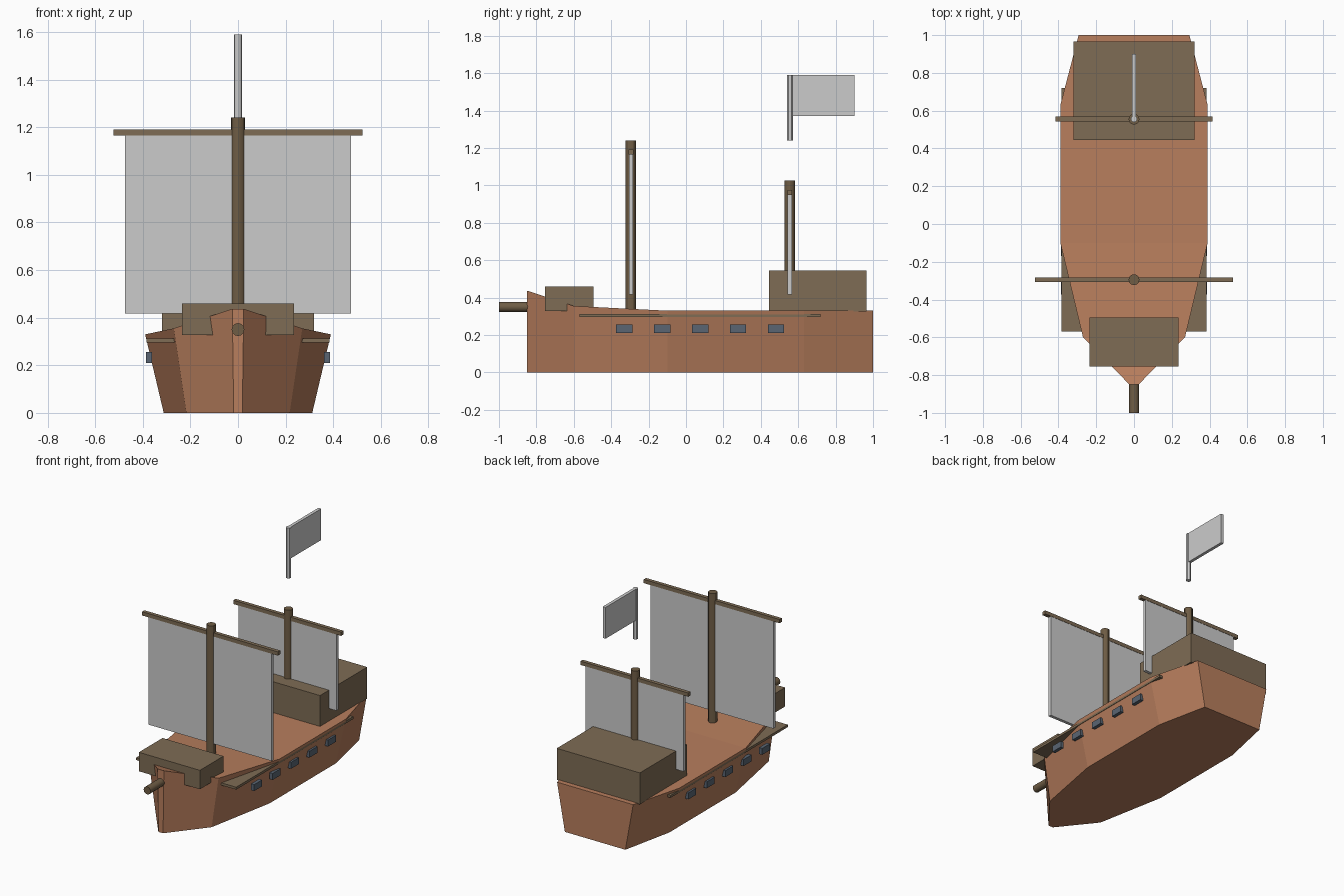
import bpy, bmesh
from math import pi

if "Cube" in bpy.data.objects:
    bpy.data.objects.remove(bpy.data.objects["Cube"])


def material(name, rgb):
    m = bpy.data.materials.new(name)
    m.diffuse_color = (*rgb, 1)
    m.use_nodes = True
    m.node_tree.nodes["Principled BSDF"].inputs["Base Color"].default_value = m.diffuse_color
    return m


HULL = material("hull_wood", (0.48, 0.21, 0.11))
CASTLE = material("dark_wood", (0.21, 0.15, 0.09))
MAST = material("mast_wood", (0.16, 0.11, 0.06))
PORT = material("port_slate", (0.10, 0.13, 0.17))


def add(name, bm, mat=None):
    bmesh.ops.recalc_face_normals(bm, faces=bm.faces)
    me = bpy.data.meshes.new(name)
    bm.to_mesh(me)
    bm.free()
    ob = bpy.data.objects.new(name, me)
    bpy.context.collection.objects.link(ob)
    if mat:
        me.materials.append(mat)
    return ob


def box(name, x, y, z, mat=None):
    bm = bmesh.new()
    bmesh.ops.create_cube(bm, size=1)
    for v in bm.verts:
        for i, (lo, hi) in enumerate((x, y, z)):
            v.co[i] = lo if v.co[i] < 0 else hi
    return add(name, bm, mat)


def pole(name, loc, radius, length, mat=None, tilt=0):
    # Cylinder centred on loc, upright unless tilted about x
    bm = bmesh.new()
    bmesh.ops.create_cone(bm, cap_ends=True, segments=12, radius1=radius,
                          radius2=radius, depth=length)
    ob = add(name, bm, mat)
    ob.location = loc
    ob.rotation_euler.x = tilt
    bpy.context.view_layer.objects.active = ob
    ob.select_set(True)
    bpy.ops.object.shade_smooth_by_angle()
    ob.select_set(False)
    return ob


# Hull: lofted through stations (y, deck half width, keel half width, deck z)
stations = [(-0.85, 0.024, 0.018, 0.437), (-0.60, 0.27, 0.217, 0.355),
            (-0.10, 0.39, 0.312, 0.33), (0.63, 0.39, 0.312, 0.33),
            (1.00, 0.293, 0.233, 0.33)]
bm = bmesh.new()
rings = [[bm.verts.new(p) for p in
          ((-k, y, 0), (k, y, 0), (d, y, z), (-d, y, z))]
         for y, d, k, z in stations]
for a, b in zip(rings, rings[1:]):
    for i in range(4):
        j = (i + 1) % 4
        bm.faces.new((a[i], a[j], b[j], b[i]))
bm.faces.new(rings[0])
bm.faces.new(rings[-1])
add("hull", bm, HULL)

# Raised decks and the side rail plank
box("quarterdeck", (-0.32, 0.32), (0.445, 0.965), (0.325, 0.545), CASTLE)
box("forecastle", (-0.235, 0.235), (-0.755, -0.495), (0.328, 0.46), CASTLE)
box("side_plank", (-0.385, 0.385), (-0.57, 0.72), (0.295, 0.312), CASTLE)

# Gun ports on both sides
for i in range(5):
    y = -0.33 + 0.203 * i
    for side, x in (("left", (-0.386, -0.362)), ("right", (0.362, 0.386))):
        box(f"gun_port_{side}_{i + 1}", x, (y - 0.043, y + 0.043),
            (0.21, 0.255), PORT)

# Masts with yards and sails: name, y, mast top, yard z, yard and sail half width
for name, y, top, yz, yw, sw in (("main", -0.295, 1.24, 1.178, 0.523, 0.474),
                                 ("mizzen", 0.555, 1.025, 0.962, 0.415, 0.377)):
    pole(f"{name}_mast", (0, y, (0.32 + top) / 2), 0.029, top - 0.32, MAST)
    box(f"{name}_yard", (-yw, yw), (y - 0.013, y + 0.013),
        (yz - 0.013, yz + 0.013), CASTLE)
    box(f"{name}_sail", (-sw, sw), (y - 0.011, y + 0.011), (0.417, yz - 0.008))

# Bowsprit
pole("bowsprit", (0, -0.90, 0.35), 0.027, 0.20, MAST, pi / 2)

# Flag and its pole
pole("flag_pole", (0, 0.556, 1.415), 0.017, 0.35)
box("flag", (-0.011, 0.011), (0.556, 0.90), (1.372, 1.59))
